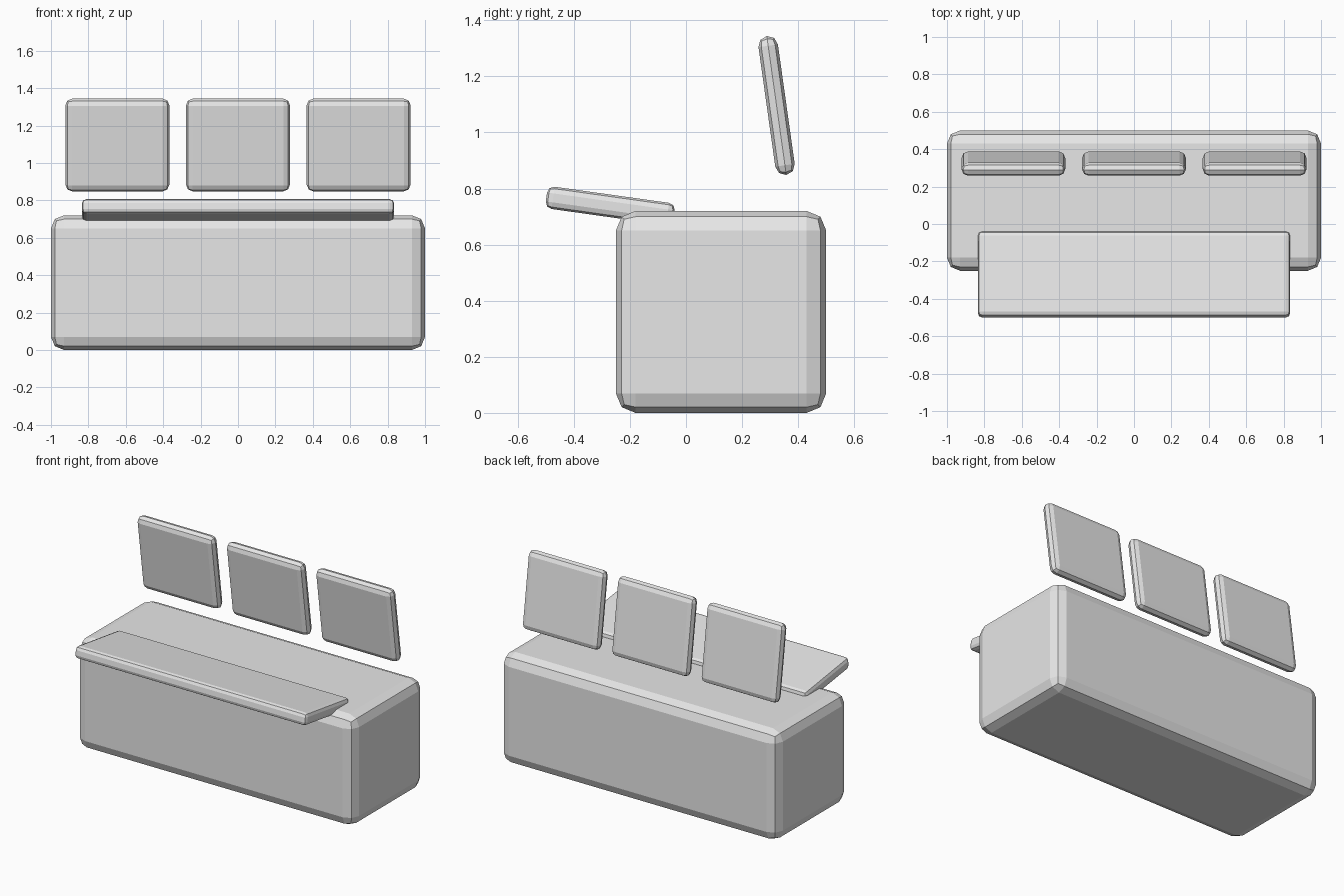
import bpy, bmesh, math
from mathutils import Matrix

if "Cube" in bpy.data.objects:
    bpy.data.objects.remove(bpy.data.objects["Cube"])

grey = bpy.data.materials.new("light grey")
grey.diffuse_color = (0.8, 0.8, 0.8, 1)
grey.use_nodes = True
grey.node_tree.nodes["Principled BSDF"].inputs["Base Color"].default_value = grey.diffuse_color


def rounded_box(name, size, centre, bevel, tilt=0):
    """Box with two-step bevelled edges, tilted about the x axis (degrees)."""
    bm = bmesh.new()
    bmesh.ops.create_cube(bm, size=1, matrix=Matrix.Diagonal((*size, 1)))
    bmesh.ops.bevel(bm, geom=bm.edges[:], offset=bevel, offset_type='OFFSET',
                    segments=2, profile=0.5, affect='EDGES', clamp_overlap=True)
    # join the rims where the bevels meet in the middle of a thin edge
    bmesh.ops.remove_doubles(bm, verts=bm.verts[:], dist=0.001)
    bmesh.ops.recalc_face_normals(bm, faces=bm.faces[:])
    mesh = bpy.data.meshes.new(name)
    bm.to_mesh(mesh)
    bm.free()
    mesh.materials.append(grey)
    obj = bpy.data.objects.new(name, mesh)
    obj.location = centre
    obj.rotation_euler.x = math.radians(tilt)
    bpy.context.collection.objects.link(obj)
    return obj


# main console block
rounded_box("console_body", (2.0, 0.75, 0.72), (0, 0.125, 0.36), 0.07)

# sloping desk slab overhanging the front
rounded_box("desk_slab", (1.67, 0.46, 0.08), (0, -0.27, 0.738), 0.024, -8)

# three floating screens leaning forward
for side, x in (("left", -0.645), ("middle", 0), ("right", 0.645)):
    rounded_box(side + "_screen", (0.555, 0.07, 0.5), (x, 0.323, 1.096), 0.0349, 8)
